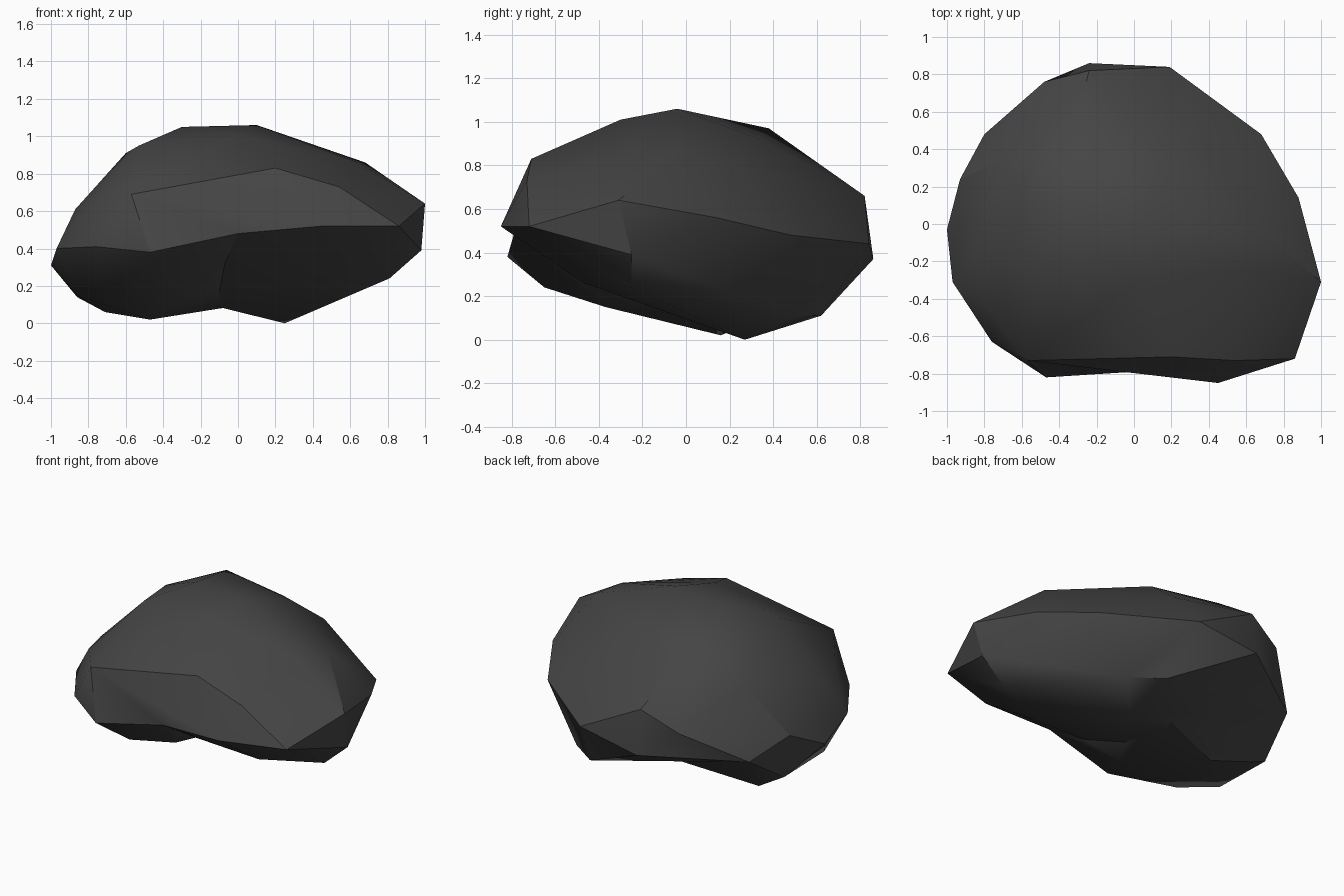
import bpy
import bmesh

default_cube = bpy.data.objects.get("Cube")
if default_cube:
    bpy.data.objects.remove(default_cube, do_unlink=True)


def flat_material(name, colour):
    material = bpy.data.materials.new(name)
    material.use_nodes = True
    material.diffuse_color = colour
    shader = material.node_tree.nodes["Principled BSDF"]
    shader.inputs["Base Color"].default_value = colour
    shader.inputs["Roughness"].default_value = 0.9
    return material


def hull_object(name, corners, material):
    """Wrap a faceted convex skin around a handful of corners."""
    mesh = bpy.data.meshes.new(name)
    bm = bmesh.new()
    for corner in corners:
        bm.verts.new(corner)
    result = bmesh.ops.convex_hull(bm, input=bm.verts[:])
    inside = set(result["geom_interior"]) | set(result["geom_unused"])
    loose = [item for item in inside if isinstance(item, bmesh.types.BMVert)]
    bmesh.ops.delete(bm, geom=loose, context="VERTS")
    bmesh.ops.recalc_face_normals(bm, faces=bm.faces[:])
    bm.to_mesh(mesh)
    bm.free()
    mesh.materials.append(material)
    obj = bpy.data.objects.new(name, mesh)
    bpy.context.collection.objects.link(obj)
    return obj


# Crown of the boulder
crown = [(-.3, 0, 1.05), (.1, -.04, 1.06), (0, -.3, 1.01), (-.53, -.22, .95),
         (-.35, .38, .97), (.15, .34, .92), (.68, -.03, .86), (-.6, .1, .91),
         (.2, -.71, .83), (.54, -.73, .73), (.2, .62, .7), (.64, -.24, .86)]

# Widest band on the left (+x) side and along the back
left_rim = [(.45, -.85, .52), (.86, -.72, .52), (1, -.31, .64), (.98, -.25, .39),
            (.88, .14, .56), (.68, .48, .48), (.81, -.25, .24)]
back_rim = [(.19, .84, .44), (-.24, .86, .37), (-.24, .82, .66)]

# Widest band on the right (-x) side
right_rim = [(-.57, -.73, .69), (-.76, -.63, .41), (-.97, -.31, .4), (-1, -.03, .31),
             (-.93, .24, .45), (-.8, .48, .33), (-.48, .76, .54), (-.69, .35, .75),
             (-.87, -.2, .61), (-.78, -.45, .65)]

# Hollow between the two feet, shared by both
hollow = [(0, -.79, .48), (-.1, -.2, .17), (-.03, .28, .09)]

# Undersides
left_foot = [(.25, .27, 0), (.46, .49, .11), (.27, .62, .11), (.48, -.47, .26)]
right_foot = [(-.47, -.82, .38), (-.34, -.65, .24), (-.72, -.46, .2), (-.2, -.37, .15),
              (-.86, -.22, .15), (-.86, .2, .14), (-.71, .25, .06), (-.47, .16, .02)]

stone = flat_material("dark_grey_stone", (.06, .06, .06, 1))
boulder = hull_object("boulder", crown + left_rim + back_rim + right_rim + hollow + left_foot, stone)
lobe = hull_object("right_lobe_helper", right_rim + hollow + right_foot, stone)

# Fuse both masses into one skin
union = boulder.modifiers.new("fuse_lobe", "BOOLEAN")
union.operation = "UNION"
union.solver = "EXACT"
union.object = lobe
bpy.ops.object.select_all(action="DESELECT")
boulder.select_set(True)
bpy.context.view_layer.objects.active = boulder
bpy.ops.object.modifier_apply(modifier=union.name)
bpy.data.objects.remove(lobe, do_unlink=True)

# Soft facets with sharp ridges
bpy.ops.object.shade_smooth_by_angle(angle=.5)
